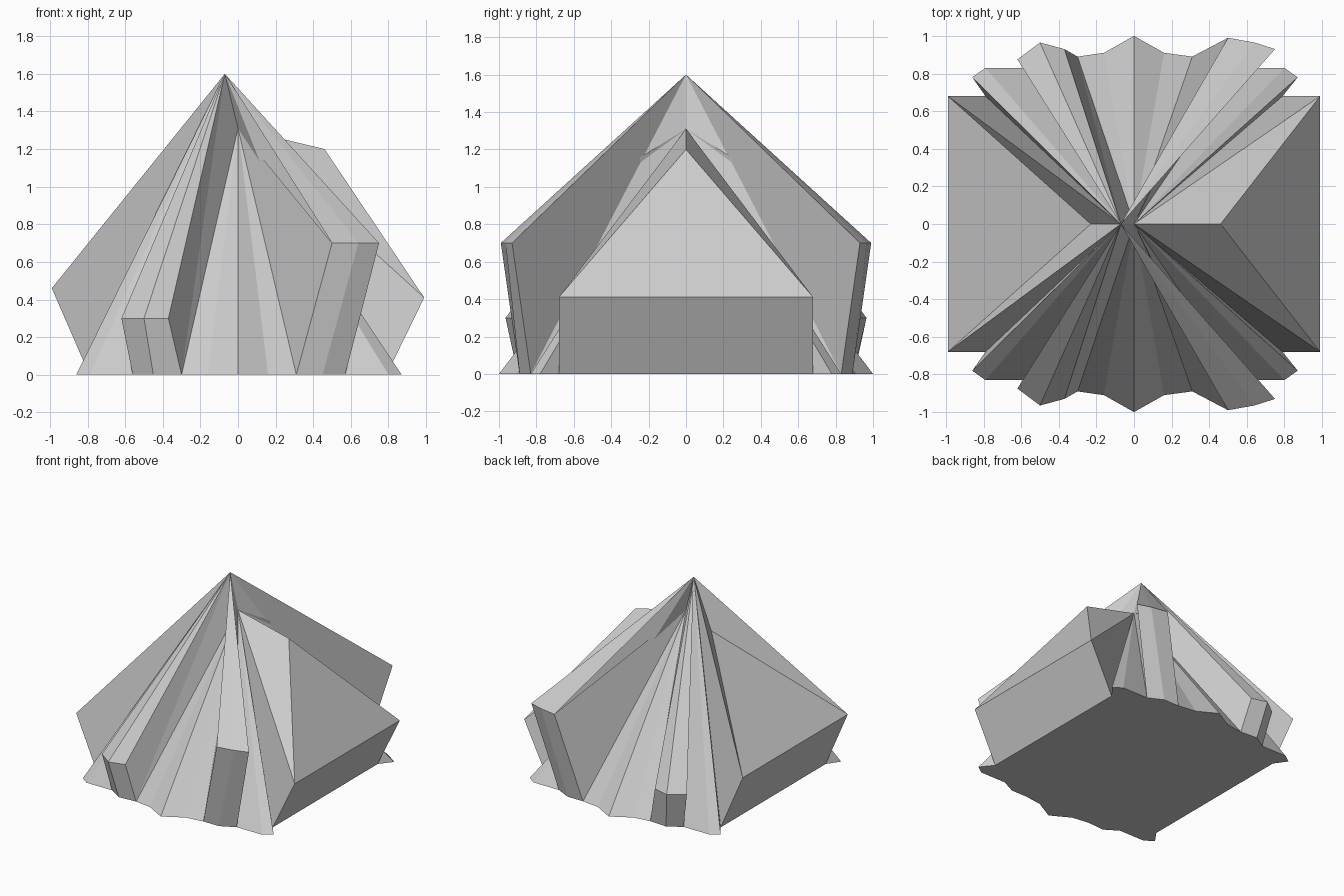
import bpy
from mathutils import Vector

cube = bpy.data.objects.get("Cube")
if cube:
    bpy.data.objects.remove(cube, do_unlink=True)

grey = bpy.data.materials.new("plain grey")
grey.use_nodes = True
grey.diffuse_color = (0.6, 0.6, 0.6, 1)
grey.node_tree.nodes["Principled BSDF"].inputs["Base Color"].default_value = (0.6, 0.6, 0.6, 1)

# The two peaks every fold runs up to
HIGH = (-0.07, 0, 1.6)
LOW = (0, 0, 1.31)


def make(name, faces):
    """Build one flat-shaded object from polygons given as point lists."""
    points, index, polys = [], {}, []
    for face in faces:
        for p in face:
            if p not in index:
                index[p] = len(points)
                points.append(p)
        polys.append([index[p] for p in face])
    mesh = bpy.data.meshes.new(name)
    mesh.from_pydata([Vector(p) for p in points], [], polys)
    mesh.materials.append(grey)
    obj = bpy.data.objects.new(name, mesh)
    bpy.context.collection.objects.link(obj)


def fan(peak, rim):
    """Triangles from a peak to each pair of neighbouring rim points."""
    return [(peak, a, b) for a, b in zip(rim, rim[1:])]


def strip(lower, upper):
    """Wall between two rows of points."""
    return [(lower[i], lower[i + 1], upper[i + 1], upper[i]) for i in range(len(lower) - 1)]


def flip(p):
    return (p[0], -p[1], p[2])


def make_pair(name, faces):
    """Front part and its mirror at the back."""
    make("front_" + name, faces)
    make("back_" + name, [tuple(flip(p) for p in reversed(f)) for f in faces])


# Rim points of the front half, running from -x to +x
wing_r_base, wing_r_eave, wing_r_ridge = (-0.79, -0.68, 0), (-0.99, -0.68, 0.46), (-0.23, 0, 1.2)
wing_l_base, wing_l_eave, wing_l_ridge = (0.79, -0.68, 0), (0.99, -0.68, 0.41), (0.46, 0, 1.2)
small_base = [(-0.56, -0.83, 0), (-0.45, -0.9, 0), (-0.3, -0.89, 0)]
small_top = [(-0.62, -0.875, 0.3), (-0.5, -0.965, 0.3), (-0.37, -0.93, 0.3)]
big_base = [(0.31, -0.89, 0), (0.45, -0.89, 0), (0.57, -0.83, 0)]
big_top = [(0.5, -0.99, 0.7), (0.64, -0.965, 0.7), (0.75, -0.93, 0.7)]
right_flare = [wing_r_base, (-0.86, -0.78, 0), (-0.79, -0.83, 0), small_base[0]]
left_flare = [big_base[-1], (0.8, -0.83, 0), (0.87, -0.78, 0), wing_l_base]
pleats = [small_base[-1], (-0.16, -0.91, 0), (0, -1, 0), (0.16, -0.91, 0), big_base[0]]

# Wide wings on both ends: end wall, gable and ridge sides
for name, peak, base, eave, ridge, s in (
        ("right_wing", HIGH, wing_r_base, wing_r_eave, wing_r_ridge, 1),
        ("left_wing", LOW, wing_l_base, wing_l_eave, wing_l_ridge, -1)):
    faces = [(flip(base), base, eave, flip(eave)), (flip(eave), eave, ridge)]
    side = [(peak, ridge, eave), (peak, eave, base)]
    faces += side + [tuple(flip(p) for p in reversed(f)) for f in side]
    make(name, [f[::s] for f in faces])

# Low flared folds beside the wings
make_pair("right_flare", fan(HIGH, right_flare))
make_pair("left_flare", fan(LOW, left_flare))

# Small raised fold
make_pair("small_fold", fan(HIGH, [small_base[0]] + small_top + [small_base[-1], LOW])
          + strip(small_base, small_top))

# Central pleats
make_pair("pleats", fan(LOW, pleats))

# Large raised fold, its inner side tucked under the lower peak
make_pair("large_fold", fan(HIGH, big_top + [big_base[-1], LOW])
          + [(LOW, big_base[0], big_top[0])] + strip(big_base, big_top))

# Flat floor following the whole rim
half = right_flare + small_base[1:] + pleats[1:] + big_base[1:] + left_flare[1:]
make("floor", [tuple(reversed(half + [flip(p) for p in reversed(half)]))])
